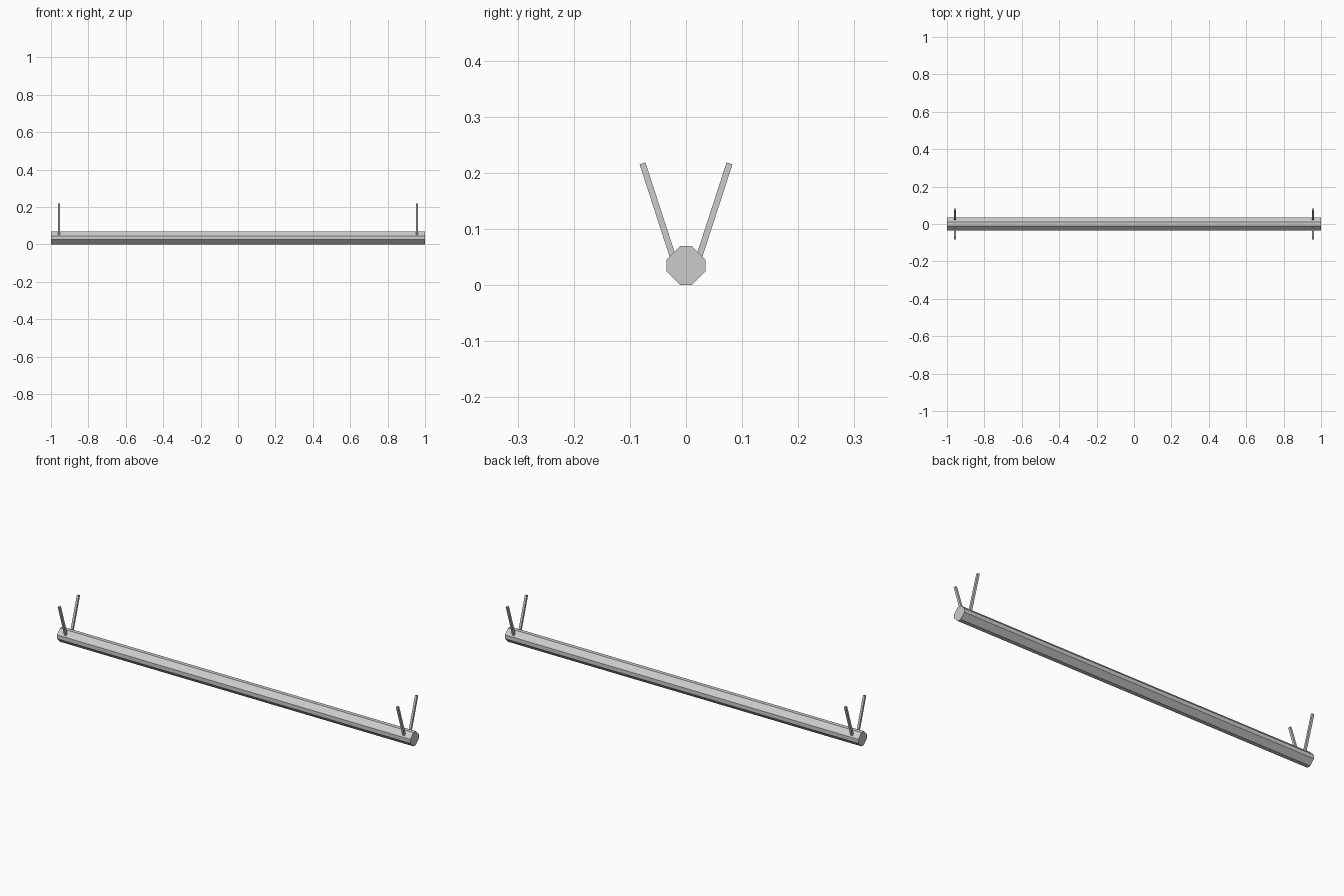
import bpy, bmesh
from mathutils import Vector

if "Cube" in bpy.data.objects:
    bpy.data.objects.remove(bpy.data.objects["Cube"])


def add_object(name, bm):
    bmesh.ops.recalc_face_normals(bm, faces=bm.faces)
    mesh = bpy.data.meshes.new(name)
    bm.to_mesh(mesh)
    bm.free()
    obj = bpy.data.objects.new(name, mesh)
    bpy.context.collection.objects.link(obj)
    return obj


# Long octagonal beam: chamfered square profile pushed along x
bm = bmesh.new()
h, f, zc = 0.035, 0.01, 0.035
profile = [(f, h), (h, f), (h, -f), (f, -h), (-f, -h), (-h, -f), (-h, f), (-f, h)]
face = bm.faces.new([bm.verts.new((-1, y, zc + z)) for y, z in profile])
ext = bmesh.ops.extrude_face_region(bm, geom=[face], use_keep_orig=True)
bmesh.ops.translate(bm, vec=(2, 0, 0),
                    verts=[g for g in ext["geom"] if isinstance(g, bmesh.types.BMVert)])
add_object("beam", bm)


# Slanted square stakes, splayed in a V at both ends
def stake(name, x, side):
    start, end = Vector((x, side * 0.022, 0.046)), Vector((x, side * 0.0775, 0.217))
    axis = end - start
    bm = bmesh.new()
    bmesh.ops.create_cube(bm, size=1)
    bmesh.ops.scale(bm, vec=(0.011, 0.011, axis.length), verts=bm.verts)
    bmesh.ops.rotate(bm, verts=bm.verts,
                     matrix=Vector((0, 0, 1)).rotation_difference(axis).to_matrix())
    bmesh.ops.translate(bm, vec=(start + end) / 2, verts=bm.verts)
    add_object(name, bm)


for x, end_name in ((-0.957, "left"), (0.957, "right")):
    for side, side_name in ((-1, "front"), (1, "back")):
        stake(f"{end_name}_{side_name}_stake", x, side)
